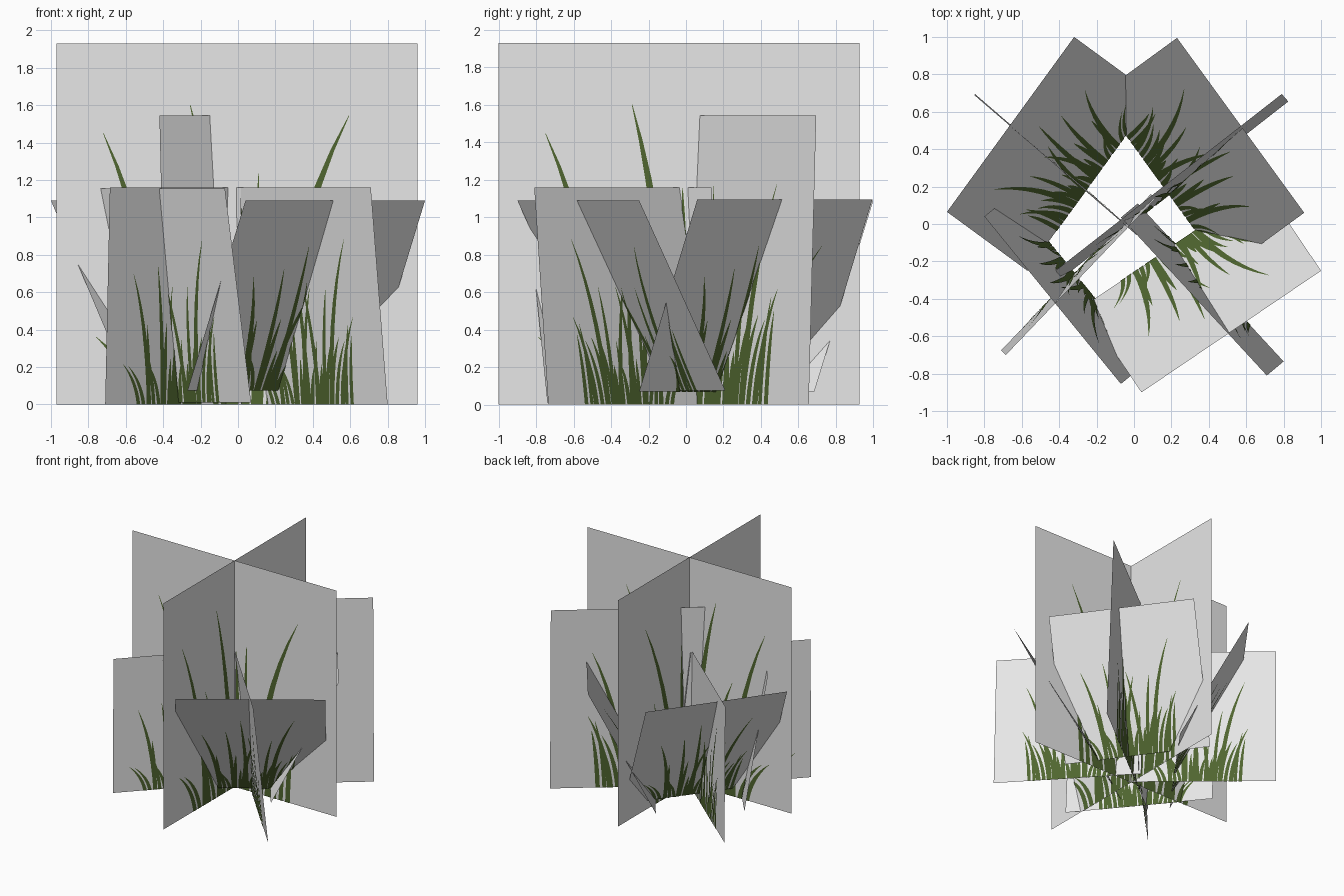
import bpy, random
from mathutils import Vector

if "Cube" in bpy.data.objects:
    bpy.data.objects.remove(bpy.data.objects["Cube"])

random.seed(4)


def material(name, rgb):
    m = bpy.data.materials.new(name)
    m.diffuse_color = (*rgb, 1)
    m.use_nodes = True
    m.node_tree.nodes["Principled BSDF"].inputs["Base Color"].default_value = m.diffuse_color
    return m


GREY = material("pale grey", (0.8, 0.8, 0.8))
GREEN = material("grass green", (0.08, 0.133, 0.029))


def mesh_object(name, verts, faces, mat):
    me = bpy.data.meshes.new(name)
    me.from_pydata(verts, [], faces)
    me.materials.append(mat)
    ob = bpy.data.objects.new(name, me)
    bpy.context.collection.objects.link(ob)
    return ob


# Blade layouts in card coordinates: root u, tip u, tip height, width
TALL = [(.30, .13, .75, .026), (.48, .37, .83, .028), (.60, .81, .80, .03),
        (.55, .56, .64, .02), (.40, .29, .50, .024), (.68, .75, .45, .022),
        (.52, .51, .60, .02)]
SHORT = [(.62, .79, .76, .028), (.47, .43, .76, .024), (.29, .17, .60, .026),
         (.38, .33, .64, .024), (.54, .48, .57, .024), (.58, .64, .54, .022),
         (.70, .81, .40, .024), (.44, .53, .54, .024)]
# Low tuft shared by both layouts
TUFT = []
for i in range(17):
    u = .22 + .54 * i / 16
    TUFT.append((u, u + (u - .5) * .3 + random.uniform(-.05, .05),
                 random.uniform(.16, .42), random.uniform(.018, .028)))


def grass_card(name, top_l, top_r, bot_l, z_top, z_bot, blades):
    """Rectangular card with curved blades lying on both of its sides."""
    tl, tr = Vector((*top_l, z_top)), Vector((*top_r, z_top))
    bl = Vector((*bot_l, z_bot))
    across, up = tr - tl, tl - bl
    mesh_object(name + "_card", [bl, bl + across, tr, tl], [(0, 1, 2, 3)], GREY)
    n = across.cross(up).normalized() * 0.003
    verts, faces = [], []
    steps = 7
    for side in (1, -1):
        for u0, u1, v1, w in blades:
            start = len(verts)
            for k in range(steps + 1):
                t = k / steps
                # Quadratic bend: upright at the root, leaning at the tip
                cu = u0 + .2 * (u1 - u0)
                u = (1 - t) ** 2 * u0 + 2 * t * (1 - t) * cu + t * t * u1
                v = 2 * t * (1 - t) * .6 * v1 + t * t * v1
                half = .5 * w * (1 - t ** 2.5) + .0008
                for d in (-half, half):
                    verts.append(bl + across * (u + d) + up * v + n * side)
            for k in range(steps):
                a = start + 2 * k
                f = (a, a + 1, a + 3, a + 2)
                faces.append(f if side == 1 else f[::-1])
    mesh_object(name + "_blades", verts, faces, GREEN)


BIG = TALL + TUFT
SMALL = SHORT + TUFT

# Two large upright crossed cards
grass_card("large_cross_a", (-.97, -.04), (.96, -.04), (-.97, -.04), 1.93, 0, BIG)
grass_card("large_cross_b", (-.005, -1.0), (-.005, .925), (-.005, -1.0), 1.93, 0, BIG)

# Medium diagonal card
grass_card("medium_diagonal", (-.42, -.25), (.79, .695), (-.385, -.29), 1.545, 0, SMALL)

# Small, nearly upright cards
grass_card("front_right_upright", (-.07, .035), (.71, -.81), (.02, .11), 1.16, 0, SMALL)
grass_card("front_left_upright", (-.685, -.70), (.115, .135), (-.71, -.675), 1.16, 0, SMALL)
grass_card("back_left_upright", (.015, -.06), (-.855, .69), (.02, -.055), 1.16, 0, SMALL)
grass_card("front_left_lean", (-.80, .04), (-.07, -.855), (-.66, .155), 1.155, .01, SMALL)

# Small cards leaning outwards
grass_card("back_left_lean", (-.32, 1.0), (-1.0, .065), (.11, .685), 1.09, .07, SMALL)
grass_card("back_right_lean", (.91, .06), (.23, .995), (.485, -.25), 1.095, .07, SMALL)
grass_card("front_right_lean", (.04, -.90), (1.0, -.25), (-.27, -.44), 1.09, .075, SMALL)
